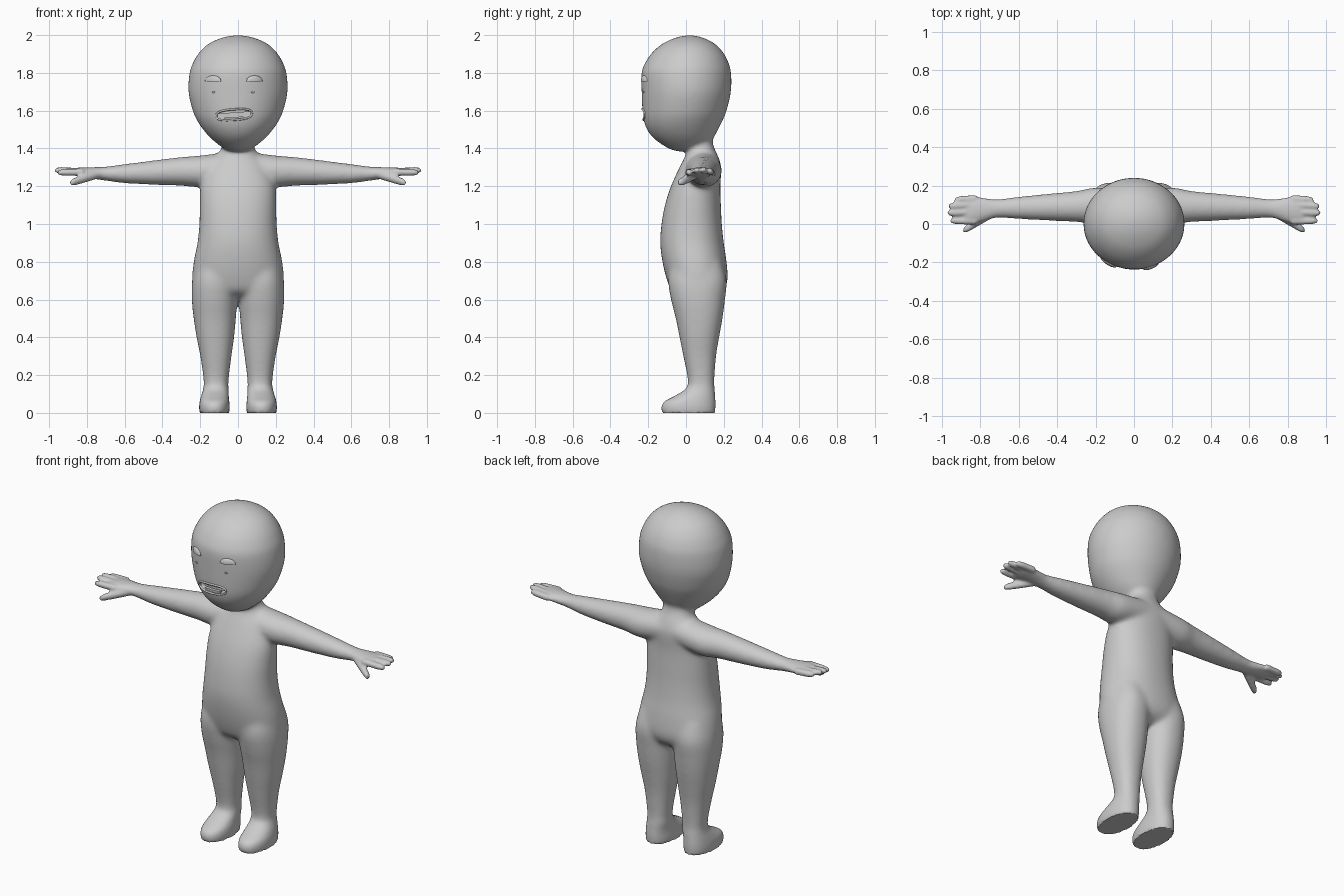
import bpy, bmesh, math
from mathutils import Vector

if "Cube" in bpy.data.objects:
    bpy.data.objects.remove(bpy.data.objects["Cube"], do_unlink=True)

TONE = 0.6
grey = bpy.data.materials.new("plain grey")
grey.use_nodes = True
grey.diffuse_color = (TONE, TONE, TONE, 1)
grey.node_tree.nodes["Principled BSDF"].inputs["Base Color"].default_value = (TONE, TONE, TONE, 1)


def make_object(name, bm):
    bmesh.ops.recalc_face_normals(bm, faces=bm.faces[:])
    mesh = bpy.data.meshes.new(name)
    bm.to_mesh(mesh)
    bm.free()
    obj = bpy.data.objects.new(name, mesh)
    bpy.context.collection.objects.link(obj)
    mesh.materials.append(grey)
    return obj


def activate(obj):
    bpy.ops.object.select_all(action='DESELECT')
    obj.select_set(True)
    bpy.context.view_layer.objects.active = obj


def apply_modifier(obj, kind, **settings):
    activate(obj)
    mod = obj.modifiers.new(kind.title(), kind)
    for key, value in settings.items():
        setattr(mod, key, value)
    bpy.ops.object.modifier_apply(modifier=mod.name)


def refine(sections, steps=4):
    """Smooth spline through the sections."""
    last = len(sections) - 1
    out = []
    for i in range(last):
        p0, p1, p2, p3 = (sections[min(max(k, 0), last)] for k in range(i - 1, i + 3))
        for s in range(steps):
            t = s / steps
            out.append([b + t * (c - a) / 2 + t * t * (a - 2.5 * b + 2 * c - d / 2)
                        + t ** 3 * (1.5 * (b - c) + (d - a) / 2)
                        for a, b, c, d in zip(p0, p1, p2, p3)])
    return out + [list(sections[-1])]


def loft(bm, axis, sections, side=1, power=2.0, count=36):
    """Skin oval rings; a section is (height, min a, max a, min b, max b)."""
    rings = []
    for t, a0, a1, b0, b1 in refine(sections):
        ring = []
        for k in range(count):
            angle = math.tau * k / count
            c, s = math.cos(angle), math.sin(angle)
            a = (a0 + a1) / 2 + (a1 - a0) / 2 * math.copysign(abs(c) ** (2 / power), c)
            b = (b0 + b1) / 2 + (b1 - b0) / 2 * math.copysign(abs(s) ** (2 / power), s)
            point = (a * side, b, t) if axis == 'z' else (t * side, a, b)
            ring.append(bm.verts.new(point))
        rings.append(ring)
    for low, high in zip(rings, rings[1:]):
        for k in range(count):
            n = (k + 1) % count
            bm.faces.new((low[k], low[n], high[n], high[k]))
    bm.faces.new(rings[0])
    bm.faces.new(rings[-1])


def finger(bm, side, start, end, radius):
    """Tapered digit with a rounded tip, running outwards along x."""
    start, end = Vector(start), Vector(end)
    sections = []
    for f, scale in ((0, 1), (.4, 1), (.75, .95), (.92, .75), (.98, .45), (1, .1)):
        p, r = start.lerp(end, f), radius * scale
        sections.append((p.x, p.y - r, p.y + r, p.z - r, p.z + r))
    loft(bm, 'x', sections, side, count=16)


# Solid parts, each closed so they can be fused
bm = bmesh.new()

# Torso and neck: height, half width, front, back
torso = [(.6, .15, 0, .12), (.64, .22, -.07, .19), (.7, .243, -.1, .22), (.8, .235, -.125, .215),
         (.9, .215, -.137, .2), (1, .205, -.13, .19), (1.1, .203, -.112, .185),
         (1.2, .198, -.08, .182), (1.3, .165, -.035, .187), (1.36, .115, -.005, .17),
         (1.41, .085, .005, .147), (1.47, .08, 0, .135)]
loft(bm, 'z', [(z, -w, w, f, b) for z, w, f, b in torso], power=2.2)

# Head
head = [(1.384, .015, -.05, .04), (1.4, .075, -.095, .09), (1.45, .14, -.168, .142),
        (1.5, .185, -.207, .17), (1.55, .218, -.225, .195), (1.6, .24, -.231, .215),
        (1.7, .263, -.235, .238), (1.8, .257, -.236, .239), (1.85, .24, -.218, .227),
        (1.9, .212, -.186, .203), (1.95, .163, -.132, .159), (1.985, .09, -.06, .095),
        (2, .015, .005, .035)]
loft(bm, 'z', [(z, -w, w, f, b) for z, w, f, b in head], count=64)

leg = [(0, .047, .203, -.125, .153), (.03, .044, .206, -.13, .156), (.06, .046, .203, -.115, .156),
       (.09, .049, .195, -.06, .154), (.125, .05, .185, -.005, .152), (.17, .05, .182, .01, .15),
       (.3, .034, .2, -.015, .16), (.4, .02, .22, -.035, .176), (.5, .011, .235, -.055, .194),
       (.6, .004, .245, -.08, .207), (.7, .004, .243, -.095, .216), (.8, .02, .22, -.08, .19)]
arm = [(.02, 0, .185, 1.22, 1.385), (.2, 0, .19, 1.195, 1.363), (.3, .01, .172, 1.202, 1.355),
       (.45, .017, .158, 1.207, 1.337), (.6, .026, .142, 1.216, 1.317),
       (.7, .034, .128, 1.23, 1.303), (.75, .025, .13, 1.237, 1.301),
       (.8, .01, .138, 1.245, 1.3), (.85, .002, .138, 1.253, 1.298), (.885, .01, .13, 1.262, 1.292)]
tips = [(.003, .017, .958, 1.272), (.05, .057, .972, 1.285),
        (.088, .093, .966, 1.288), (.121, .125, .936, 1.28)]
for side in (1, -1):
    loft(bm, 'z', leg, side, power=2.2)
    loft(bm, 'x', arm, side)
    for base_y, tip_y, tip_x, z in tips:
        finger(bm, side, (.82, base_y + .012, 1.275), (tip_x, tip_y, z), .0185)
    finger(bm, side, (.745, .05, 1.262), (.89, -.035, 1.217), .023)
body = make_object("body", bm)

# Fuse into one skin, soften the joints, keep hands and soles crisp
apply_modifier(body, 'REMESH', mode='VOXEL', voxel_size=.008)
soft = body.vertex_groups.new(name="soft joints")
gentle = body.vertex_groups.new(name="gentle")
for v in body.data.vertices:
    x, z = abs(v.co.x), v.co.z
    soft.add([v.index], min(1, max(0, (.7 - x) * 5)) * min(1, max(0, (z - .1) * 8)), 'REPLACE')
    gentle.add([v.index], 1 if z > .02 else 0, 'REPLACE')
apply_modifier(body, 'SMOOTH', factor=.5, iterations=40, vertex_group=soft.name)
apply_modifier(body, 'SMOOTH', factor=.5, iterations=4, vertex_group=gentle.name)
bpy.context.view_layer.update()


def face_y(x, z):
    hit, place, _, _ = body.ray_cast(Vector((x, -1, z)), Vector((0, 1, 0)))
    return place.y if hit else -.23


FACE_X, MOUTH_Z = -.021, 1.579


def mouth_outline(grow=0, count=40):
    """Slightly tilted, squarish oval."""
    points = []
    for k in range(count):
        c, s = math.cos(math.tau * k / count), math.sin(math.tau * k / count)
        x = (.094 + grow) * math.copysign(abs(c) ** .75, c)
        z = (.028 + grow) * math.copysign(abs(s) ** .75, s)
        points.append((FACE_X + x, MOUTH_Z + z + .07 * x))
    return points


# Lips follow the face around the opening
curve = bpy.data.curves.new("lips", 'CURVE')
curve.dimensions = '3D'
curve.bevel_depth = .0055
curve.bevel_resolution = 3
outline = mouth_outline()
spline = curve.splines.new('POLY')
spline.points.add(len(outline) - 1)
spline.use_cyclic_u = True
for point, (x, z) in zip(spline.points, outline):
    point.co = (x, face_y(x, z) - .001, z, 1)
lips = bpy.data.objects.new("lips", curve)
bpy.context.collection.objects.link(lips)
curve.materials.append(grey)


# Teeth and tongue sit inside the opening
def inner_strip(name, x0, x1, z0, z1, inset, steps=10):
    bm = bmesh.new()
    columns = []
    for k in range(steps + 1):
        x = x0 + (x1 - x0) * k / steps
        tilt = .07 * (x - FACE_X)
        y = face_y(x, MOUTH_Z) + inset
        columns.append([bm.verts.new((x, y + dy, z + tilt))
                        for dy, z in ((0, z0), (0, z1), (.02, z1), (.02, z0))])
    for a, b in zip(columns, columns[1:]):
        for k in range(4):
            n = (k + 1) % 4
            bm.faces.new((a[k], a[n], b[n], b[k]))
    bm.faces.new(columns[0])
    bm.faces.new(columns[-1])
    return make_object(name, bm)


inner_strip("upper_teeth", -.1, .06, 1.588, 1.606, .012)
inner_strip("lower_teeth", -.075, .03, 1.548, 1.566, .014)

# Closed eyelids: flattened domes with a straight lower edge
for name, x in (("right_eyelid", -.132), ("left_eyelid", .087)):
    bm = bmesh.new()
    bmesh.ops.create_uvsphere(bm, u_segments=32, v_segments=16, radius=1)
    y = face_y(x, 1.76)
    for v in bm.verts:
        px, pz = x + v.co.x * .042, 1.757 + max(v.co.z, -.1) * .029
        v.co = (px, face_y(px, pz) + v.co.y * .013, pz)
    make_object(name, bm)

# Small cheek marks
for name, x in (("right_cheek_mark", -.128), ("left_cheek_mark", .078)):
    bm = bmesh.new()
    bmesh.ops.create_uvsphere(bm, u_segments=12, v_segments=8, radius=1)
    for v in bm.verts:
        v.co = (x + v.co.x * .01, face_y(x, 1.698) + v.co.y * .004, 1.698 + v.co.z * .005)
    make_object(name, bm)

# Open the mouth with a prism cutter
bm = bmesh.new()
rim = mouth_outline(-.003)
front = [bm.verts.new((x, -.4, z)) for x, z in rim]
back = [bm.verts.new((x, -.17, z)) for x, z in rim]
for k in range(len(rim)):
    n = (k + 1) % len(rim)
    bm.faces.new((front[k], front[n], back[n], back[k]))
bm.faces.new(front)
bm.faces.new(back)
cutter = make_object("mouth_cutter", bm)
apply_modifier(body, 'BOOLEAN', operation='DIFFERENCE', object=cutter, solver='EXACT')
bpy.data.objects.remove(cutter, do_unlink=True)

for obj in bpy.context.scene.objects:
    if obj.type == 'MESH' and grey.name in obj.data.materials:
        activate(obj)
        bpy.ops.object.shade_smooth_by_angle(angle=math.radians(45))
